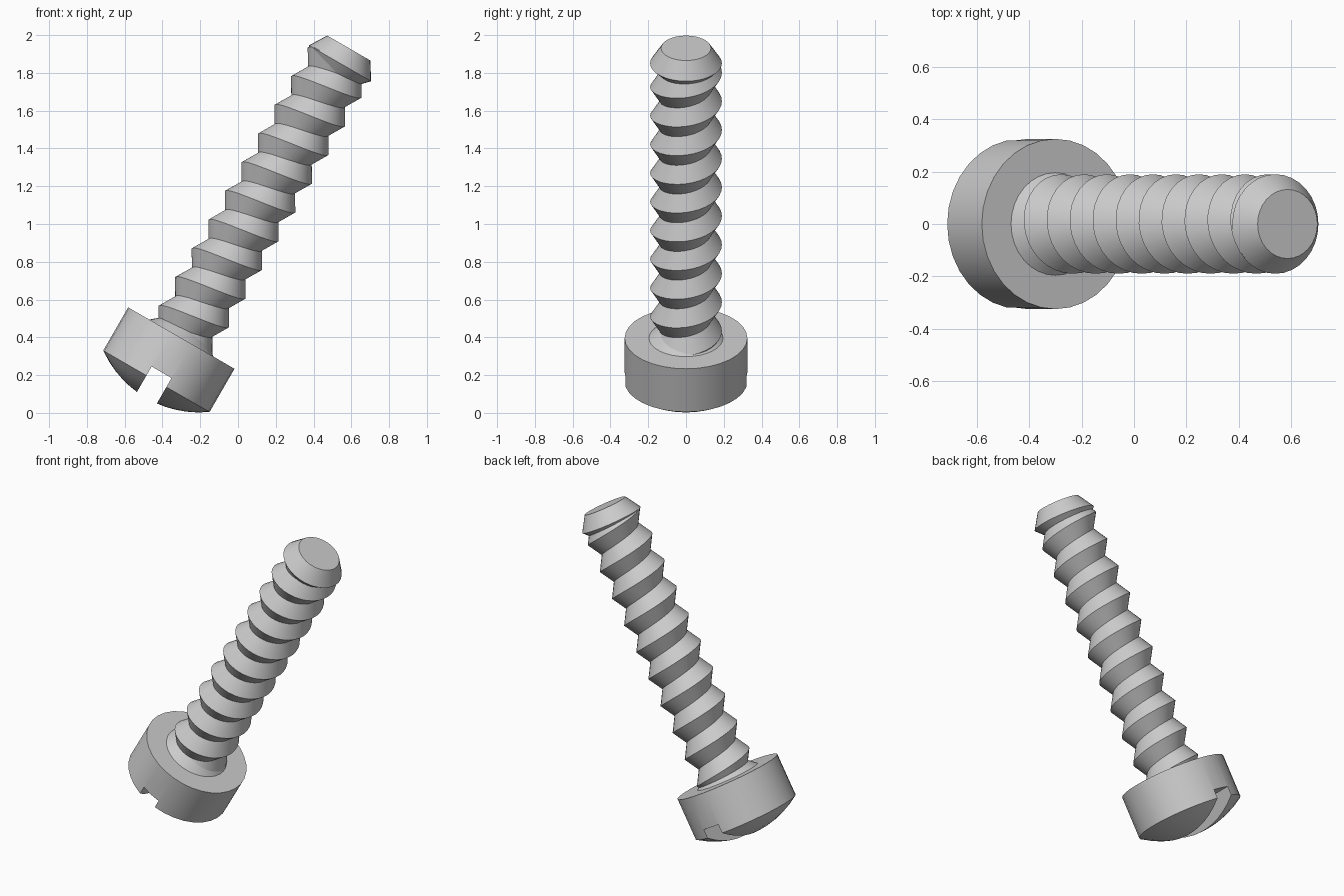
import bpy, bmesh, math
from mathutils import Matrix, Vector

if "Cube" in bpy.data.objects:
    bpy.data.objects.remove(bpy.data.objects["Cube"])

SEG = 32
PITCH, CREST, ROOT = 0.1755, 0.19, 0.138
LENGTH = 1.773
# local z runs along the screw axis, z = 0 at the underside of the head
TILT = Matrix.Translation((-0.30, 0, 0.396)) @ Matrix.Rotation(math.radians(30), 4, 'Y')


def finish(name, bm, closed=True):
    bmesh.ops.remove_doubles(bm, verts=bm.verts, dist=1e-5)
    if closed:
        bmesh.ops.recalc_face_normals(bm, faces=bm.faces)
    mesh = bpy.data.meshes.new(name)
    bm.transform(TILT)
    bm.to_mesh(mesh)
    bm.free()
    obj = bpy.data.objects.new(name, mesh)
    bpy.context.collection.objects.link(obj)
    return obj


def lathe(name, profile):
    bm = bmesh.new()
    vs = [bm.verts.new((r, 0, z)) for r, z in profile]
    es = [bm.edges.new(p) for p in zip(vs, vs[1:])]
    bmesh.ops.spin(bm, geom=vs + es, cent=(0, 0, 0), axis=(0, 0, 1),
                   angle=math.tau, steps=SEG, use_duplicate=False)
    return finish(name, bm)


def smooth(obj):
    bpy.ops.object.select_all(action='DESELECT')
    obj.select_set(True)
    bpy.context.view_layer.objects.active = obj
    bpy.ops.object.shade_smooth_by_angle(angle=math.radians(25))


# head: short cylinder with a domed end
R, H, RIM = 0.325, 0.104, -0.264
ball = (R * R + H * H) / (2 * H)
profile = [(0, 0), (R, 0)]
for i in range(7):
    r = R * (1 - i / 6)
    profile.append((r, RIM - H + ball - math.sqrt(ball * ball - r * r)))
head = lathe("screw_head", profile)

# driver slot across the dome
bm = bmesh.new()
bmesh.ops.create_cube(bm, size=1, matrix=Matrix.Translation((0, 0, -0.359))
                      @ Matrix.Diagonal((0.122, 1, 0.3, 1)))
cutter = finish("slot_cutter", bm)
cutter.hide_render = True
cut = head.modifiers.new("slot", 'BOOLEAN')
cut.operation, cut.object, cut.solver = 'DIFFERENCE', cutter, 'EXACT'
bpy.context.view_layer.objects.active = head
bpy.ops.object.modifier_apply(modifier=cut.name)
bpy.data.objects.remove(cutter)
smooth(head)

# flared neck under the head, and chamfered tip
smooth(lathe("neck", [(0.196, 0), (ROOT, 0.05)]))
smooth(lathe("tip", [(ROOT - 0.01, 1.615), (CREST, 1.68), (0.132, LENGTH), (0, LENGTH)]))

# thread: helical ribbon from root to crest to root, trimmed at both ends
bm = bmesh.new()
turns = int(LENGTH / PITCH) + 3
rows = []
for i in range(-SEG, turns * SEG + 1):
    a = math.tau * i / SEG
    z = PITCH * i / SEG
    rows.append([bm.verts.new((r * math.cos(a), r * math.sin(a), z + dz))
                 for r, dz in ((ROOT, -PITCH / 2), (CREST, 0), (ROOT, PITCH / 2))])
for p, q in zip(rows, rows[1:]):
    for k in (0, 1):
        bm.faces.new((p[k], q[k], q[k + 1], p[k + 1]))
for z, n in ((0, -1), (1.685, 1)):
    bmesh.ops.bisect_plane(bm, geom=bm.verts[:] + bm.edges[:] + bm.faces[:],
                           plane_co=(0, 0, z), plane_no=(0, 0, n), clear_outer=True)
smooth(finish("thread", bm, closed=False))
